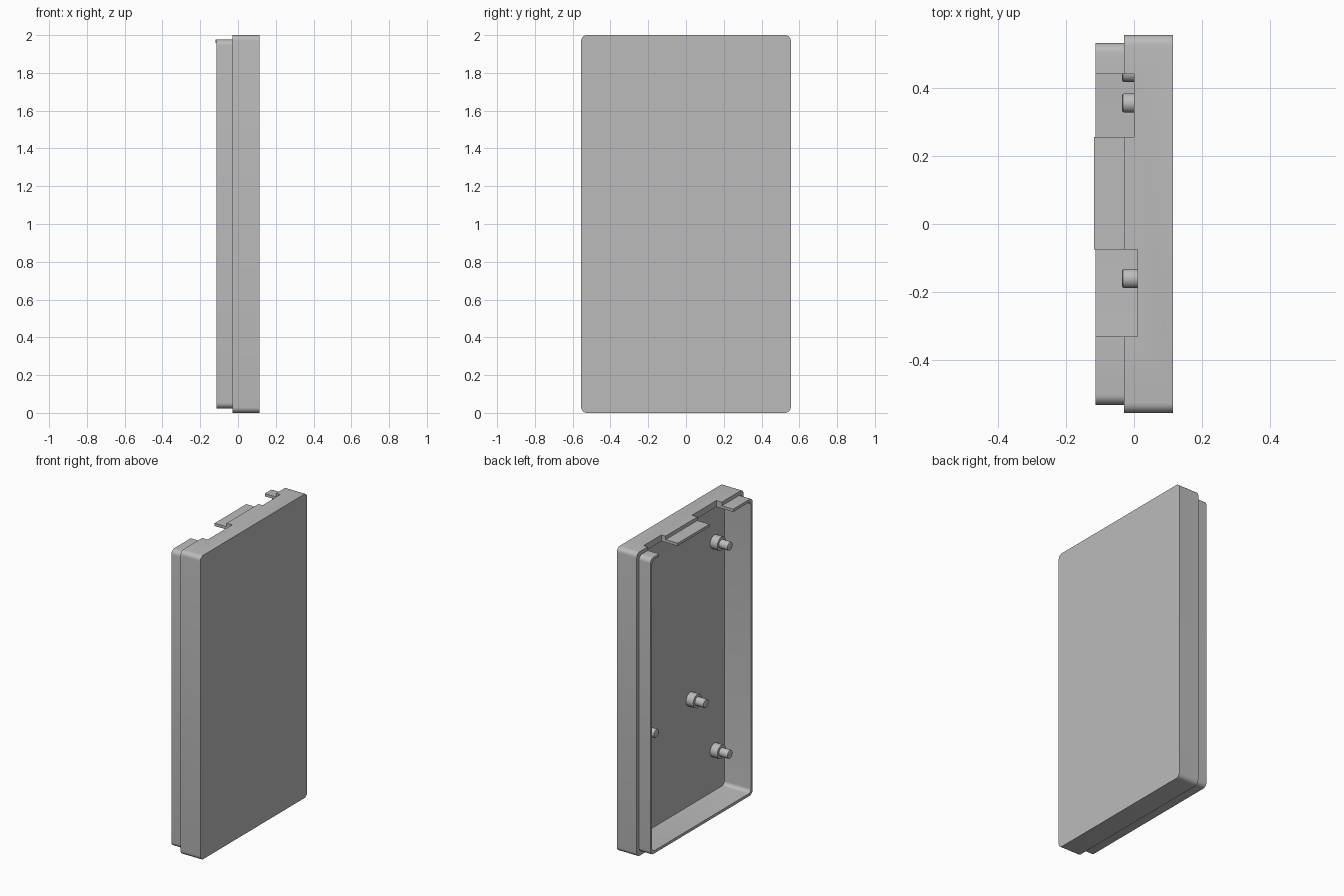
import bpy, bmesh, math
from mathutils import Matrix

if "Cube" in bpy.data.objects:
    bpy.data.objects.remove(bpy.data.objects["Cube"], do_unlink=True)

HALF_W, HALF_H = 0.555, 1.0
FLOOR_X = 0.08

grey = bpy.data.materials.new("light grey plastic")
grey.use_nodes = True
colour = (0.5, 0.5, 0.5, 1)
grey.diffuse_color = colour
grey.node_tree.nodes["Principled BSDF"].inputs["Base Color"].default_value = colour


def finish(bm, name):
    bmesh.ops.recalc_face_normals(bm, faces=bm.faces)
    mesh = bpy.data.meshes.new(name)
    bm.to_mesh(mesh)
    bm.free()
    mesh.materials.append(grey)
    obj = bpy.data.objects.new(name, mesh)
    bpy.context.collection.objects.link(obj)
    return obj


def select(obj):
    bpy.ops.object.select_all(action='DESELECT')
    obj.select_set(True)
    bpy.context.view_layer.objects.active = obj


def smooth(obj):
    select(obj)
    bpy.ops.object.shade_smooth_by_angle(angle=math.radians(30))


def box(name, x0, x1, y0, y1, z0, z1):
    bm = bmesh.new()
    bmesh.ops.create_cube(bm, size=1)
    bm.transform(Matrix.Translation(((x0 + x1) / 2, (y0 + y1) / 2, (z0 + z1) / 2))
                 @ Matrix.Diagonal((x1 - x0, y1 - y0, z1 - z0, 1)))
    return finish(bm, name)


def rounded_ring(bm, x, inset, radius, steps=6):
    """Rounded rectangle of vertices in the plane at x."""
    ring = []
    w, h = HALF_W - inset - radius, HALF_H - inset - radius
    for corner, (sy, sz) in enumerate(((1, 1), (-1, 1), (-1, -1), (1, -1))):
        for i in range(steps + 1):
            a = (corner + i / steps) * math.pi / 2
            ring.append(bm.verts.new((x, sy * w + radius * math.cos(a),
                                      HALF_H + sz * h + radius * math.sin(a))))
    return ring


def revolve(name, profile, y, z, sides=32):
    """Solid turned around an axis along x; profile is (x, radius) pairs."""
    bm = bmesh.new()
    rings = []
    for x, r in profile:
        rings.append([bm.verts.new((x, y + r * math.cos(math.tau * i / sides),
                                    z + r * math.sin(math.tau * i / sides)))
                      for i in range(sides)])
    loft(bm, rings)
    smooth(finish(bm, name))


def loft(bm, rings):
    for a, b in zip(rings, rings[1:]):
        for i in range(len(a)):
            j = (i + 1) % len(a)
            bm.faces.new((a[i], a[j], b[j], b[i]))
    bm.faces.new(rings[0])
    bm.faces.new(rings[-1])


# Shell: outer tray, stepped rim, inner lip and hollow
bm = bmesh.new()
sections = [(0.115, 0, 0.03), (-0.03, 0, 0.03), (-0.03, 0.024, 0.03),
            (-0.113, 0.024, 0.03), (-0.113, 0.042, 0.025), (FLOOR_X, 0.042, 0.025)]
loft(bm, [rounded_ring(bm, *s) for s in sections])
shell = finish(bm, "cover_shell")

# Two notches through the top wall
for depth, y0, y1 in ((0.0, 0.255, 0.44), (0.01, -0.33, -0.075)):
    cutter = box("notch_cutter", -0.3, depth, y0, y1, 1.9, 2.1)
    cutter.hide_render = True
    mod = shell.modifiers.new("notch", 'BOOLEAN')
    mod.operation = 'DIFFERENCE'
    mod.solver = 'EXACT'
    mod.object = cutter
    select(shell)
    bpy.ops.object.modifier_apply(modifier=mod.name)
    bpy.data.objects.remove(cutter, do_unlink=True)
smooth(shell)

# Slightly longer tip on the middle tab
box("tab_tip", -0.118, -0.112, -0.075, 0.255, 1.958, 1.976)

# Stepped locating posts on the floor
post = [(FLOOR_X + 0.01, 0.045), (0.028, 0.045), (0.028, 0.028),
        (-0.029, 0.028), (-0.033, 0.026), (-0.035, 0.022)]
for y, z in ((-0.41, 1.68), (-0.41, 0.31), (0.445, 1.68), (0.445, 0.31),
             (-0.16, 0.74), (0.355, 0.74)):
    revolve("locating_post", post, y, z)
